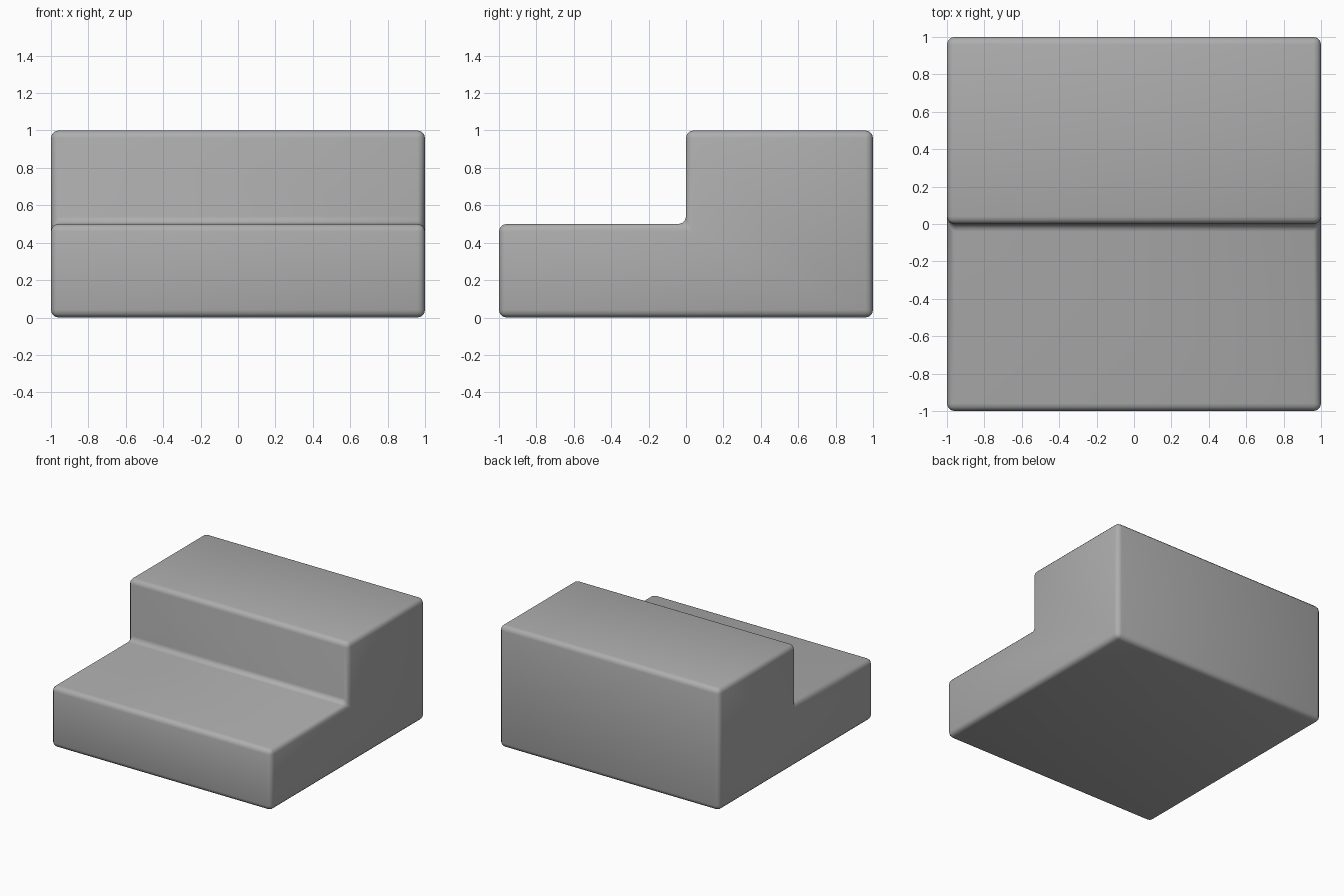
import bpy
import bmesh
from math import radians

if "Cube" in bpy.data.objects:
    bpy.data.objects.remove(bpy.data.objects["Cube"])

# L-shaped side profile (y, z) of the two-step block
profile = [(-1, 0), (1, 0), (1, 1), (0, 1), (0, 0.5), (-1, 0.5)]

# Extrude the profile across the full width
bm = bmesh.new()
side = bm.faces.new([bm.verts.new((-1, y, z)) for y, z in profile])
ext = bmesh.ops.extrude_face_region(bm, geom=[side])
moved = [v for v in ext["geom"] if isinstance(v, bmesh.types.BMVert)]
bmesh.ops.translate(bm, verts=moved, vec=(2, 0, 0))
bmesh.ops.recalc_face_normals(bm, faces=bm.faces)
for f in bm.faces:
    f.smooth = True

mesh = bpy.data.meshes.new("step_block")
bm.to_mesh(mesh)
bm.free()
block = bpy.data.objects.new("step_block", mesh)
bpy.context.collection.objects.link(block)

# Darker grey surface
grey = bpy.data.materials.new("dark_grey")
grey.diffuse_color = (0.42, 0.42, 0.42, 1)
grey.use_nodes = True
grey.node_tree.nodes["Principled BSDF"].inputs["Base Color"].default_value = grey.diffuse_color
mesh.materials.append(grey)

# Small rounded edges, including the inner corner of the step
bevel = block.modifiers.new("rounded_edges", 'BEVEL')
bevel.width = 0.04
bevel.segments = 3
bevel.limit_method = 'ANGLE'
bevel.angle_limit = radians(30)
